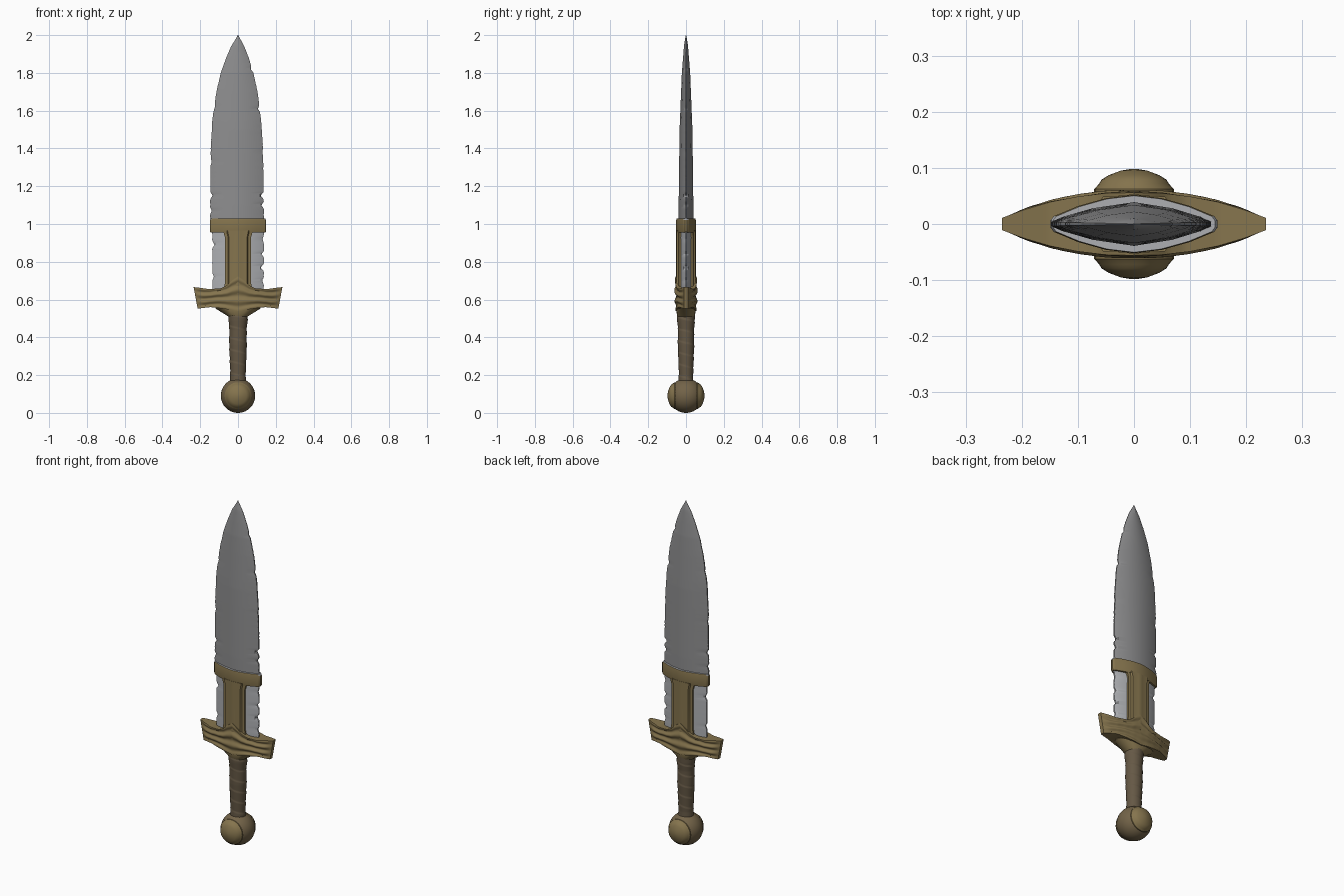
import bpy, bmesh, math, random
from mathutils import Matrix

if "Cube" in bpy.data.objects:
    bpy.data.objects.remove(bpy.data.objects["Cube"])

random.seed(4)


def material(name, rgb):
    m = bpy.data.materials.new(name)
    m.diffuse_color = (*rgb, 1)
    m.use_nodes = True
    m.node_tree.nodes["Principled BSDF"].inputs["Base Color"].default_value = m.diffuse_color
    return m


STEEL = material("steel", (0.27, 0.27, 0.275))
PALE = material("pale steel", (0.42, 0.43, 0.45))
BRONZE = material("bronze", (0.235, 0.175, 0.075))
AGED = material("aged bronze", (0.17, 0.125, 0.065))
LEATHER = material("leather", (0.13, 0.098, 0.06))


def interp(keys, v):
    """Linear lookup in a list of (position, value) pairs."""
    for (a, p), (b, q) in zip(keys, keys[1:]):
        if v <= b:
            return p + (q - p) * max(0, (v - a) / (b - a))
    return keys[-1][1]


def finish(name, bm, mats, rule=None, angle=30):
    bmesh.ops.recalc_face_normals(bm, faces=bm.faces[:])
    if rule:
        for f in bm.faces:
            f.material_index = rule(f)
    me = bpy.data.meshes.new(name)
    bm.to_mesh(me)
    bm.free()
    for m in mats:
        me.materials.append(m)
    ob = bpy.data.objects.new(name, me)
    bpy.context.collection.objects.link(ob)
    bpy.ops.object.select_all(action='DESELECT')
    ob.select_set(True)
    bpy.context.view_layer.objects.active = ob
    bpy.ops.object.shade_smooth_by_angle(angle=math.radians(angle))
    return ob


def loft(name, rings, mats, rule=None, angle=30):
    """Skin a list of equal-length point rings and cap both ends."""
    bm = bmesh.new()
    vs = [[bm.verts.new(p) for p in r] for r in rings]
    n = len(rings[0])
    for a, b in zip(vs, vs[1:]):
        for i in range(n):
            j = (i + 1) % n
            bm.faces.new((a[i], a[j], b[j], b[i]))
    bm.faces.new(vs[0][::-1])
    bm.faces.new(vs[-1])
    return finish(name, bm, mats, rule, angle)


def mirrored(quarter, z):
    """Ring from a quarter section running from the +x side to the +y side."""
    top = quarter + [(-x, y) for x, y in reversed(quarter) if x > 0]
    return [(x, y, z) for x, y in top] + [(x, -y, z) for x, y in reversed(top) if y > 0]


def ellipse(rx, ry, z, n=28):
    return [(rx * math.cos(2 * math.pi * i / n), ry * math.sin(2 * math.pi * i / n), z) for i in range(n)]


# Blade: ridged section with chipped edges
LEFT = [(.6, .136), (.95, .137), (1.0, .148), (1.2, .147), (1.4, .145), (1.55, .137), (1.7, .115),
        (1.8, .092), (1.88, .063), (1.94, .037), (1.98, .012), (2, .001)]
RIGHT = [(.6, .137), (1.0, .138), (1.2, .136), (1.4, .133), (1.55, .123), (1.7, .104),
         (1.8, .082), (1.88, .057), (1.94, .034), (1.98, .012), (2, .001)]
THICK = [(.6, .038), (1.1, .039), (1.5, .034), (1.8, .022), (1.95, .010), (2, .001)]
NICKS = {-1: [(.72, .008), (.89, .014), (1.07, .008), (1.15, .012), (1.33, .005), (1.62, .005)],
         1: [(.70, .01), (.77, .018), (.84, .012), (.92, .007), (1.10, .013), (1.15, .017),
             (1.38, .005), (1.61, .009), (1.82, .008)]}


def chipped(w, z, side):
    cut = sum(d * max(0, 1 - abs(z - c) / .018) for c, d in NICKS[side])
    return max(w * .87, w - cut - random.uniform(0, .012) * w)


rings = []
for i in range(176):
    z = .6 + 1.4 * i / 175
    wl, wr, t = interp(LEFT, z), interp(RIGHT, z), interp(THICK, z)
    el, er, e = chipped(wl, z, -1), chipped(wr, z, 1), t * .1
    half = [(er, e), (wr * .86, t * .33), (wr * .5, t * .72), (0, t),
            (-wl * .5, t * .72), (-wl * .86, t * .33), (-el, e)]
    rings.append([(x, y, z) for x, y in half] + [(x, -y, z) for x, y in reversed(half)])
loft("blade", rings, [STEEL, PALE], lambda f: int(f.calc_center_median().z < 1.0), 20)

# Collar around the blade, with a pale worn top rim
lens = [(.149, .006), (.143, .014), (.10, .032), (.05, .046), (0, .052)]


def lens_ring(s, z):
    return mirrored([(x * s, y * s) for x, y in lens], z)


loft("collar", [lens_ring(.97, .955), lens_ring(1, .962), lens_ring(1, 1.02), lens_ring(.97, 1.028)],
     [BRONZE, PALE], lambda f: int(f.normal.z > .4))

# Stepped bar running from guard to collar
bar = [(.069, .012), (.069, .037), (.053, .040), (.048, .049), (.012, .051), (0, .054)]
flare = [(x * 1.15, y) for x, y in bar]
loft("center_bar", [mirrored(flare, .63), mirrored(bar, .69), mirrored(bar, .93), mirrored(flare, .965)], [BRONZE])

# Crossguard: lens-shaped plan, peaked top, wavy relief
TOP = [(0, .722), (.03, .702), (.06, .674), (.09, .660), (.15, .655), (.2, .662), (.235, .666)]
BOTTOM = [(0, .540), (.1, .553), (.16, .560), (.235, .552)]
DEPTH = [(0, .058), (.05, .057), (.1, .051), (.15, .041), (.2, .026), (.235, .013)]
ROWS = 26
rings = []
for i in range(61):
    x = -.235 + .47 * i / 60
    a = abs(x)
    zt, zb, d = interp(TOP, a), interp(BOTTOM, a), interp(DEPTH, a)
    side = []
    for k in range(ROWS + 1):
        t = k / ROWS
        fade = min(1, t / .12, (1 - t) / .12) * min(1, (.235 - a) / .04)
        wave = .005 * math.cos(2 * math.pi * 3 * t + .9 * math.cos(a * 32)) * fade
        side.append((x * (1 - .09 * (1 - t)), d + wave - .002, zb + (zt - zb) * t))
    rings.append(side + [(px, -py, pz) for px, py, pz in reversed(side)])
loft("crossguard", rings, [BRONZE], angle=40)

# Tapered underside of the guard
loft("guard_base", [ellipse(.045, .042, .505), ellipse(.058, .047, .515),
                    ellipse(.12, .053, .553), ellipse(.12, .05, .57)], [BRONZE])

# Grip with a spiral leather wrap
GRIP = [(.15, .044), (.2, .041), (.28, .044), (.36, .047), (.44, .046), (.49, .051), (.53, .052)]
rings = []
for i in range(91):
    z = .15 + .37 * i / 90
    ring = []
    for k in range(32):
        ang = 2 * math.pi * k / 32
        r = interp(GRIP, z) * (.96 + .06 * ((z / .062 + k / 32) % 1))
        ring.append((r * math.cos(ang), r * .93 * math.sin(ang), z))
    rings.append(ring)
loft("grip", rings, [LEATHER], angle=40)

# Pommel ball
bm = bmesh.new()
bmesh.ops.create_uvsphere(bm, u_segments=36, v_segments=22, radius=.091,
                          matrix=Matrix.Translation((0, 0, .091)))
finish("pommel", bm, [AGED])

# Raised domed bosses on front and back of the pommel
for name, s in (("front_boss", -1), ("back_boss", 1)):
    steps = [(.071, .05), (.071, .062), (.062, .072), (.058, .079), (.045, .087), (.024, .095), (.006, .098)]
    loft(name, [[(x, s * y, .091 + z) for x, z, _ in ellipse(r, r, 0)] for r, y in steps], [BRONZE])
